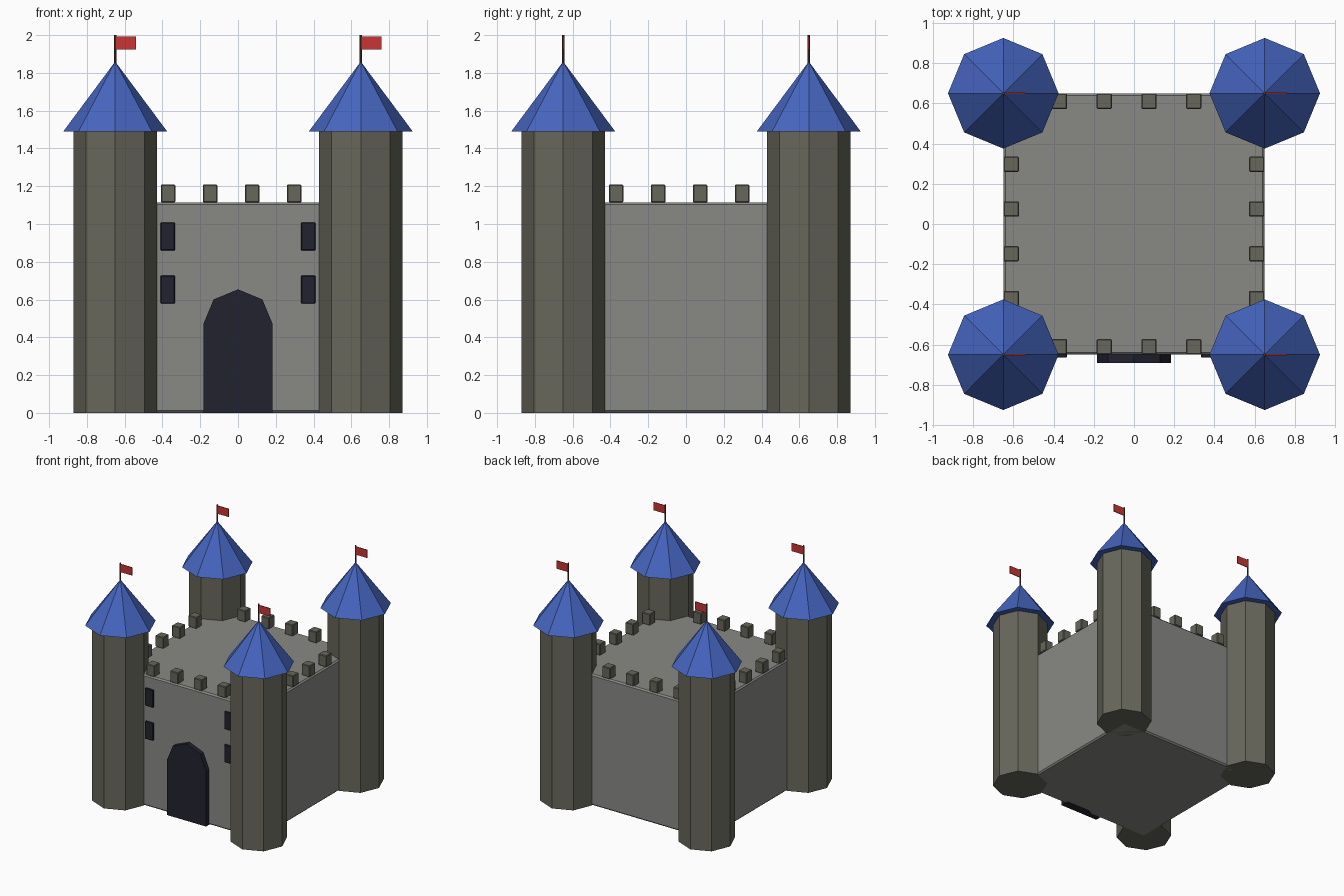
import bpy, bmesh, math

default = bpy.data.objects.get("Cube")
if default:
    bpy.data.objects.remove(default, do_unlink=True)


def material(name, r, g, b):
    m = bpy.data.materials.new(name)
    m.use_nodes = True
    m.diffuse_color = (r, g, b, 1)
    m.node_tree.nodes["Principled BSDF"].inputs["Base Color"].default_value = (r, g, b, 1)
    return m


WALL = material("wall_stone", 0.25, 0.25, 0.235)
TOWER = material("tower_stone", 0.135, 0.135, 0.105)
ROOF = material("roof_blue", 0.06, 0.13, 0.52)
DARK = material("dark_opening", 0.016, 0.016, 0.03)
FLAG = material("flag_red", 0.58, 0.035, 0.035)
POLE = material("pole_wood", 0.08, 0.05, 0.03)


def finish(name, bm, mat):
    bmesh.ops.recalc_face_normals(bm, faces=bm.faces)
    mesh = bpy.data.meshes.new(name)
    bm.to_mesh(mesh)
    bm.free()
    mesh.materials.append(mat)
    obj = bpy.data.objects.new(name, mesh)
    bpy.context.collection.objects.link(obj)
    return obj


def box(name, center, size, mat, bevel=0):
    bm = bmesh.new()
    bmesh.ops.create_cube(bm, size=1)
    bmesh.ops.scale(bm, vec=size, verts=bm.verts)
    bmesh.ops.translate(bm, vec=center, verts=bm.verts)
    if bevel:
        bmesh.ops.bevel(bm, geom=bm.edges[:], offset=bevel, segments=1, affect='EDGES')
    return finish(name, bm, mat)


def column(name, x, y, z0, z1, r0, r1, mat, sides=8):
    bm = bmesh.new()
    bmesh.ops.create_cone(bm, cap_ends=True, segments=sides, radius1=r0, radius2=r1, depth=z1 - z0)
    bmesh.ops.translate(bm, vec=(x, y, (z0 + z1) / 2), verts=bm.verts)
    bmesh.ops.remove_doubles(bm, verts=bm.verts, dist=0.0001)
    return finish(name, bm, mat)


# Central keep
box("keep", (0, 0, 0.557), (1.3, 1.3, 1.114), WALL, 0.012)

# Corner towers with roofs, poles and flags
C = 0.65
for side, x in (("right", -C), ("left", C)):
    for end, y in (("front", -C), ("back", C)):
        tag = f"{end}_{side}"
        column(f"{tag}_tower", x, y, 0, 1.495, 0.22, 0.22, TOWER)
        column(f"{tag}_roof", x, y, 1.49, 1.86, 0.275, 0, ROOF)
        column(f"{tag}_flagpole", x, y, 1.8, 2.0, 0.006, 0.006, POLE)
        box(f"{tag}_flag", (x + 0.055, y, 1.958), (0.11, 0.006, 0.068), FLAG)

# Battlements along the four wall tops
for i in range(4):
    along = -0.37 + 0.2225 * i
    for label, x, y in (("front", along, -0.61), ("back", along, 0.61),
                        ("right", -0.61, along), ("left", 0.61, along)):
        box(f"{label}_merlon_{i + 1}", (x, y, 1.161), (0.076, 0.076, 0.096), TOWER, 0.005)

# Windows on the front wall
for side, x in (("right", -0.372), ("left", 0.372)):
    for level, z in (("lower", 0.653), ("upper", 0.934)):
        box(f"{level}_{side}_window", (x, -0.645, z), (0.076, 0.04, 0.148), DARK, 0.004)

# Arched gate: upright sides closed by half an octagon
R = 0.183
profile = [(-R, 0), (R, 0)]
profile += [(R * math.cos(k * math.pi / 4), 0.471 + R * math.sin(k * math.pi / 4)) for k in range(5)]
bm = bmesh.new()
face = bm.faces.new([bm.verts.new((x, -0.69, z)) for x, z in profile])
ext = bmesh.ops.extrude_face_region(bm, geom=[face])
moved = [g for g in ext["geom"] if isinstance(g, bmesh.types.BMVert)]
bmesh.ops.translate(bm, vec=(0, 0.08, 0), verts=moved)
finish("gate", bm, DARK)
